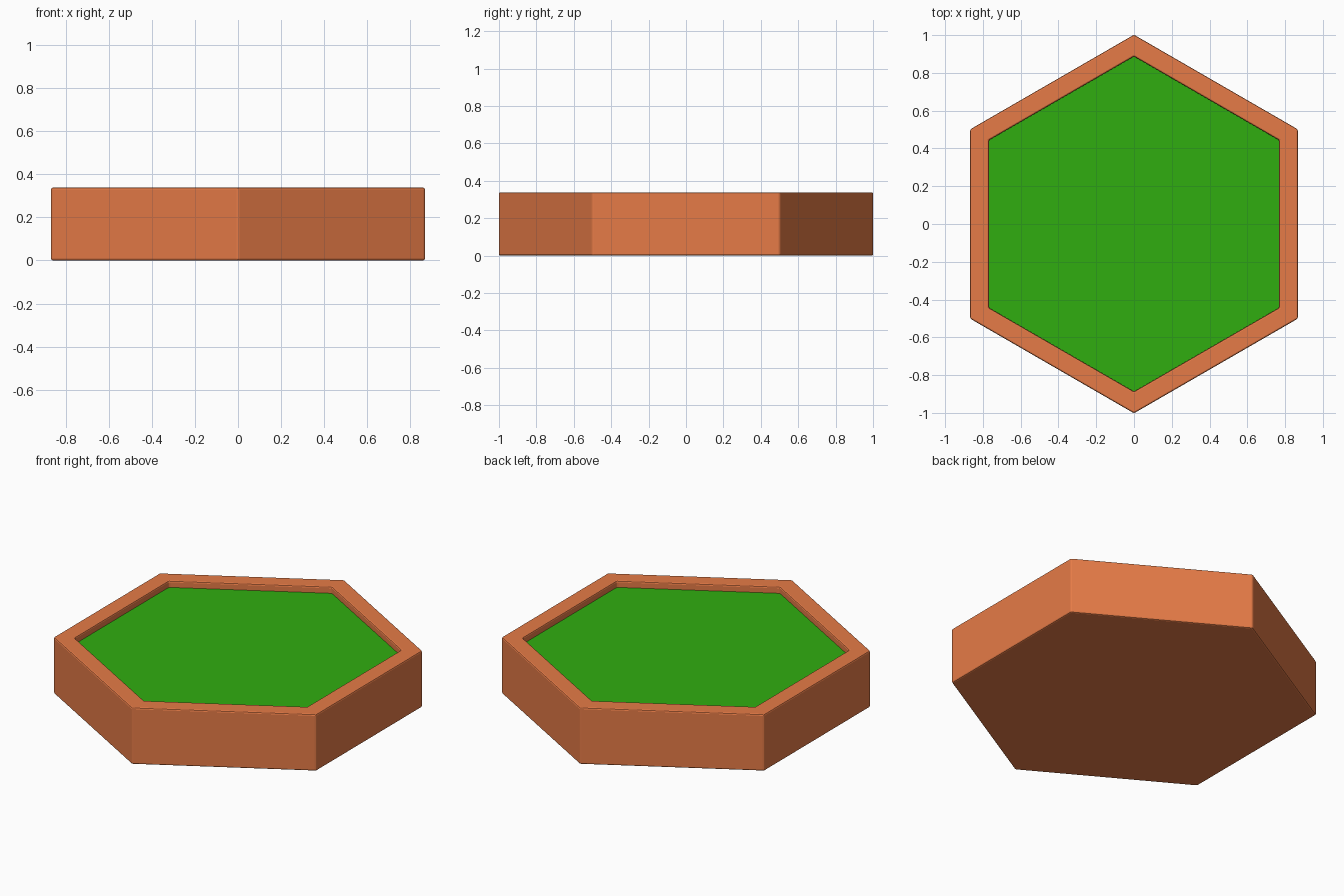
import bpy, bmesh
from math import sin, cos, pi, radians

if "Cube" in bpy.data.objects:
    bpy.data.objects.remove(bpy.data.objects["Cube"])

OUTER, INNER = 1.002, 0.887
HEIGHT, FLOOR = 0.338, 0.30


def material(name, color):
    mat = bpy.data.materials.new(name)
    mat.diffuse_color = color
    mat.use_nodes = True
    mat.node_tree.nodes["Principled BSDF"].inputs["Base Color"].default_value = mat.diffuse_color
    return mat


def hex_ring(bm, radius, z):
    # Pointy ends lie along the y axis
    return [bm.verts.new((radius * sin(i * pi / 3), radius * cos(i * pi / 3), z))
            for i in range(6)]


def make_part(name, rings, caps, mat):
    """Stack hexagonal rings, join neighbours with walls and cap chosen rings."""
    bm = bmesh.new()
    loops = [hex_ring(bm, r, z) for r, z in rings]
    for a, b in zip(loops, loops[1:]):
        for i in range(6):
            j = (i + 1) % 6
            bm.faces.new((a[j], a[i], b[i], b[j]))
    for index, flip in caps:
        bm.faces.new(loops[index][::-1] if flip else loops[index])
    mesh = bpy.data.meshes.new(name)
    bm.to_mesh(mesh)
    bm.free()
    mesh.materials.append(mat)
    obj = bpy.data.objects.new(name, mesh)
    bpy.context.collection.objects.link(obj)
    return obj


dirt = material("dirt", (0.79, 0.198, 0.063, 1))
green = material("grass", (0.03, 0.42, 0.005, 1))

# Earth tray: underside, outer wall, flat rim, inner wall of the recess
tray = make_part("earth_tray",
                 [(OUTER, 0), (OUTER, HEIGHT), (INNER, HEIGHT), (INNER, FLOOR)],
                 [(0, False)], dirt)

# Slightly softened edges
bevel = tray.modifiers.new("soft_edges", 'BEVEL')
bevel.width = 0.008
bevel.segments = 2
bevel.limit_method = 'ANGLE'
bevel.angle_limit = radians(30)

# Sunken grass floor
make_part("grass_floor", [(INNER, FLOOR)], [(0, True)], green)
